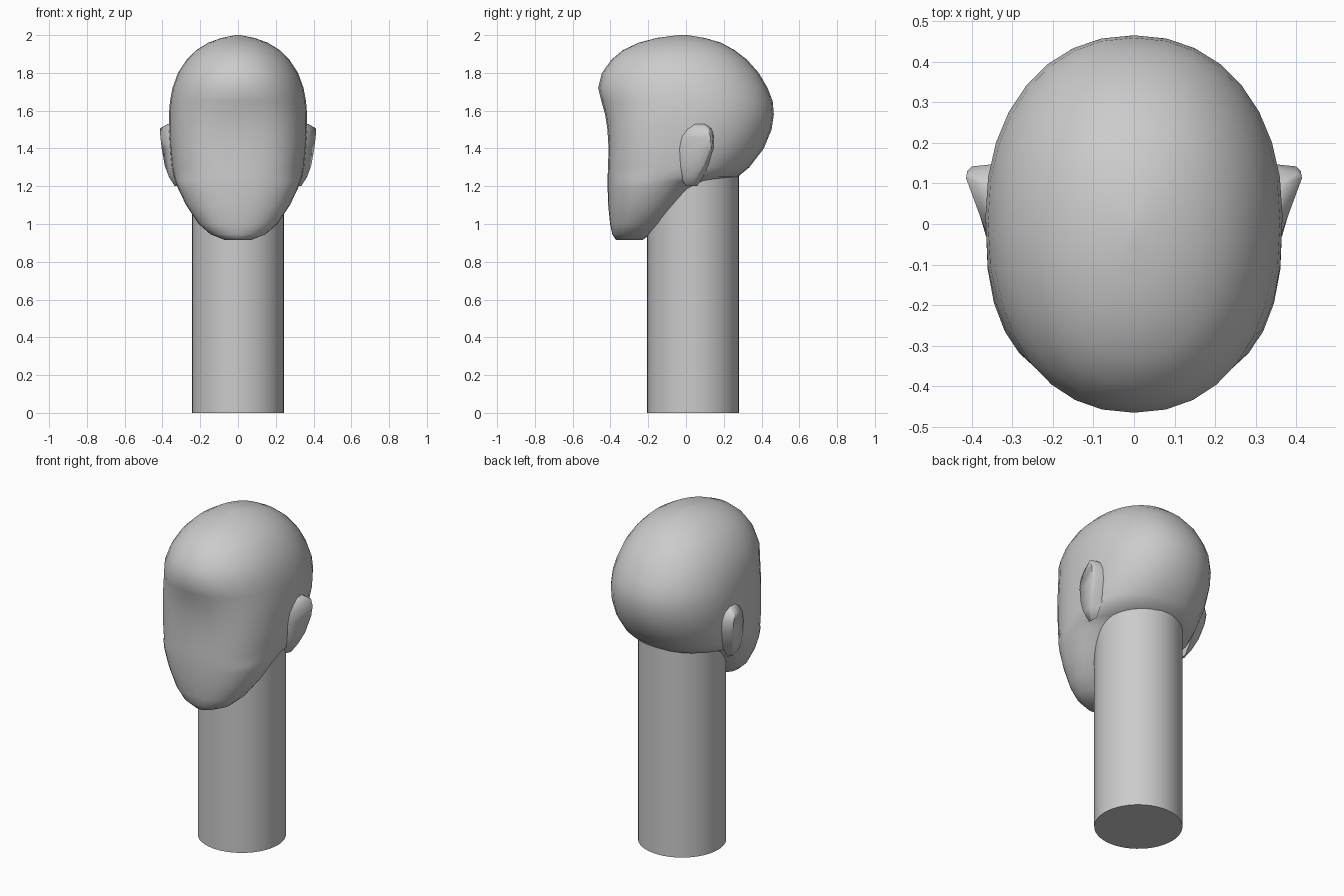
import bpy, bmesh
from math import sin, cos, pi, copysign


def finish(name, bm, smooth=True, angle=180):
    bmesh.ops.recalc_face_normals(bm, faces=bm.faces)
    me = bpy.data.meshes.new(name)
    bm.to_mesh(me)
    bm.free()
    ob = bpy.data.objects.new(name, me)
    bpy.context.collection.objects.link(ob)
    bpy.ops.object.select_all(action='DESELECT')
    ob.select_set(True)
    bpy.context.view_layer.objects.active = ob
    bpy.ops.object.shade_smooth_by_angle(angle=angle * pi / 180)
    return ob


def loft(rings):
    bm = bmesh.new()
    loops = [[bm.verts.new(p) for p in ring] for ring in rings]
    n = len(loops[0])
    for a, b in zip(loops, loops[1:]):
        for i in range(n):
            j = (i + 1) % n
            bm.faces.new((a[i], a[j], b[j], b[i]))
    bm.faces.new(loops[0])
    bm.faces.new(loops[-1])
    return bm


def spow(v, e):
    return copysign(abs(v) ** e, v)


def section(z, front, back, half, exp, n=32):
    # horizontal slice of the head, squarer towards the face
    mid = (front + back) / 2
    depth = (back - front) / 2
    pts = []
    for i in range(n):
        t = 2 * pi * i / n
        e = 2 / (exp if sin(t) < 0 else 2.15)
        pts.append((half * spow(cos(t), e), mid + depth * spow(sin(t), e), z))
    return pts


# Head: z, front y, back y, half width, front squareness
slices = [
    (0.915, -0.37, -0.23, 0.07, 2.0),
    (0.945, -0.39, -0.19, 0.145, 2.1),
    (1.0, -0.402, -0.11, 0.208, 2.2),
    (1.1, -0.412, 0.00, 0.275, 2.3),
    (1.19, -0.415, 0.09, 0.318, 2.4),
    (1.23, -0.415, 0.17, 0.333, 2.5),
    (1.25, -0.415, 0.275, 0.34, 2.6),
    (1.3, -0.413, 0.335, 0.35, 2.7),
    (1.4, -0.41, 0.412, 0.36, 2.8),
    (1.5, -0.416, 0.453, 0.366, 2.7),
    (1.58, -0.428, 0.465, 0.366, 2.5),
    (1.65, -0.448, 0.459, 0.36, 2.3),
    (1.72, -0.465, 0.432, 0.347, 2.2),
    (1.8, -0.445, 0.385, 0.318, 2.1),
    (1.87, -0.395, 0.323, 0.272, 2.1),
    (1.92, -0.335, 0.258, 0.222, 2.0),
    (1.96, -0.25, 0.185, 0.157, 2.0),
    (1.985, -0.155, 0.10, 0.088, 2.0),
    (2.0, -0.04, 0.01, 0.012, 2.0),
]
head = finish("head", loft([section(*s) for s in slices]))

# Ears: z, tip x, tip y, front root y, back root y
ear_rows = [
    (1.20, 0.335, 0.03, 0.00, 0.06),
    (1.25, 0.366, 0.055, -0.03, 0.09),
    (1.31, 0.388, 0.09, -0.05, 0.12),
    (1.40, 0.404, 0.125, -0.06, 0.15),
    (1.46, 0.411, 0.13, -0.05, 0.15),
    (1.505, 0.414, 0.113, -0.02, 0.14),
    (1.53, 0.372, 0.085, 0.02, 0.11),
]
rings = []
for z, x, y, f, b in ear_rows:
    rings.append([(0.32, f, z), (min(x, 0.365), f + 0.03, z), (x, y, z),
                  (x - 0.012, y + 0.012, z), (0.32, b, z)])
ear = finish("ears", loft(rings), angle=60)
mod = ear.modifiers.new("both_sides", 'MIRROR')
mod.merge_threshold = 0.0001

# Neck: plain cylindrical post running up into the skull
R, cy, N = 0.243, 0.037, 48
neck = finish("neck", loft([[(R * cos(2 * pi * i / N), cy + R * sin(2 * pi * i / N), z)
                             for i in range(N)] for z in (0.0, 1.32)]), angle=30)
